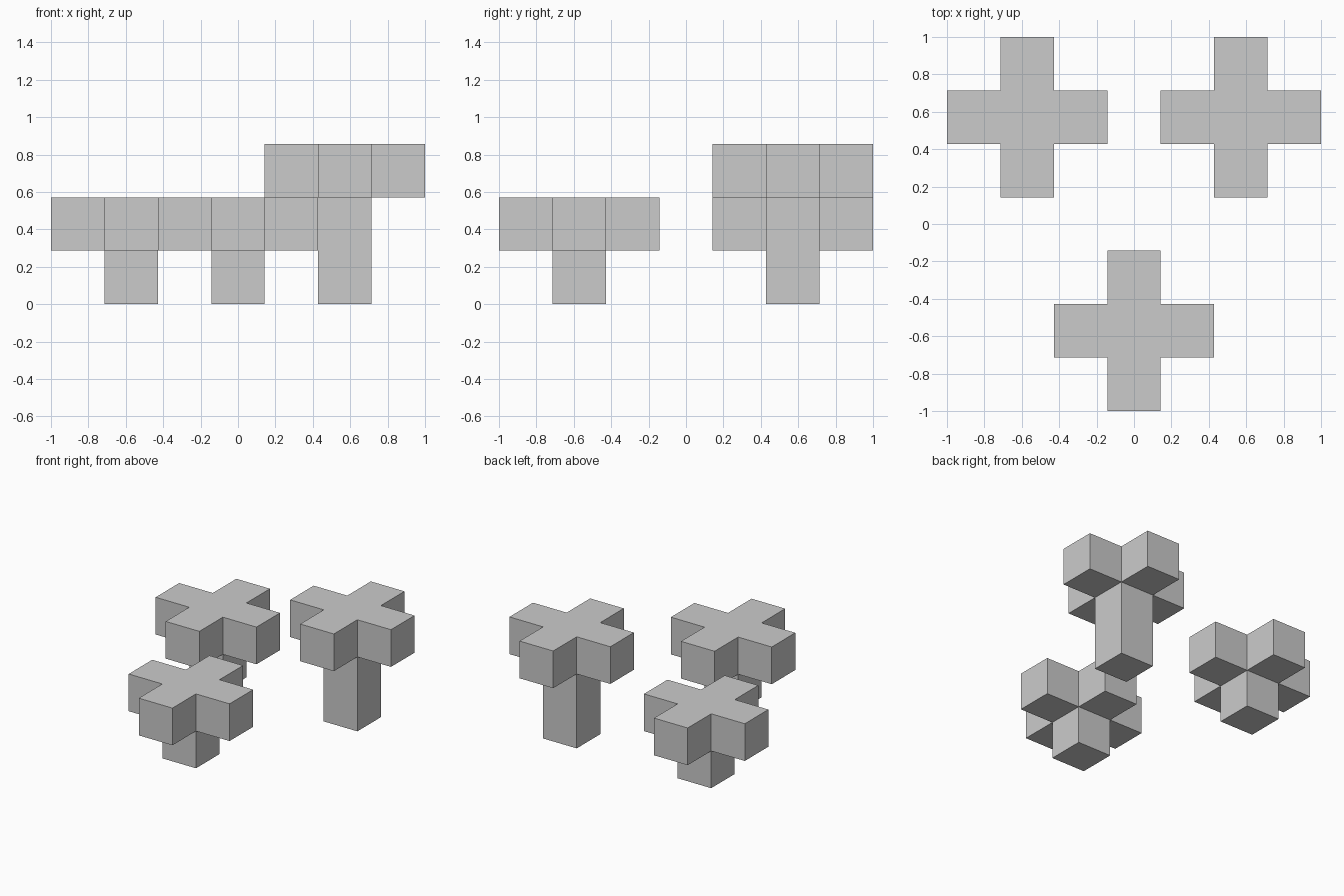
import bpy
import bmesh

if "Cube" in bpy.data.objects:
    bpy.data.objects.remove(bpy.data.objects["Cube"])

U = 2 / 7  # edge length of one block


def extruded_profile(name, points, z0, z1, location):
    """Closed prism from a flat outline, placed at an x, y position."""
    bm = bmesh.new()
    base = bm.faces.new([bm.verts.new((x, y, z0)) for x, y in points])
    top = bmesh.ops.extrude_face_region(bm, geom=[base], use_keep_orig=True)["geom"]
    verts = [v for v in top if isinstance(v, bmesh.types.BMVert)]
    bmesh.ops.translate(bm, verts=verts, vec=(0, 0, z1 - z0))
    bmesh.ops.recalc_face_normals(bm, faces=bm.faces)
    mesh = bpy.data.meshes.new(name)
    bm.to_mesh(mesh)
    bm.free()
    obj = bpy.data.objects.new(name, mesh)
    obj.location = (*location, 0)
    bpy.context.collection.objects.link(obj)
    return obj


h, r = U / 2, U * 1.5  # half trunk width, crown reach
square = [(-h, -h), (h, -h), (h, h), (-h, h)]

# Plus outline: one arm's three corners, turned through four quarters
plus = []
arm = [(h, -h), (r, -h), (r, h)]
for _ in range(4):
    plus += arm
    arm = [(-y, x) for x, y in arm]

# Three trees: label, position, trunk height in blocks
trees = [
    ("back_left", (-2 * U, 2 * U), 1),
    ("back_right", (2 * U, 2 * U), 2),
    ("front", (0, -2 * U), 1),
]
for label, pos, blocks in trees:
    height = blocks * U
    extruded_profile(f"{label}_tree_trunk", square, 0, height, pos)
    extruded_profile(f"{label}_tree_crown", plus, height, height + U, pos)
